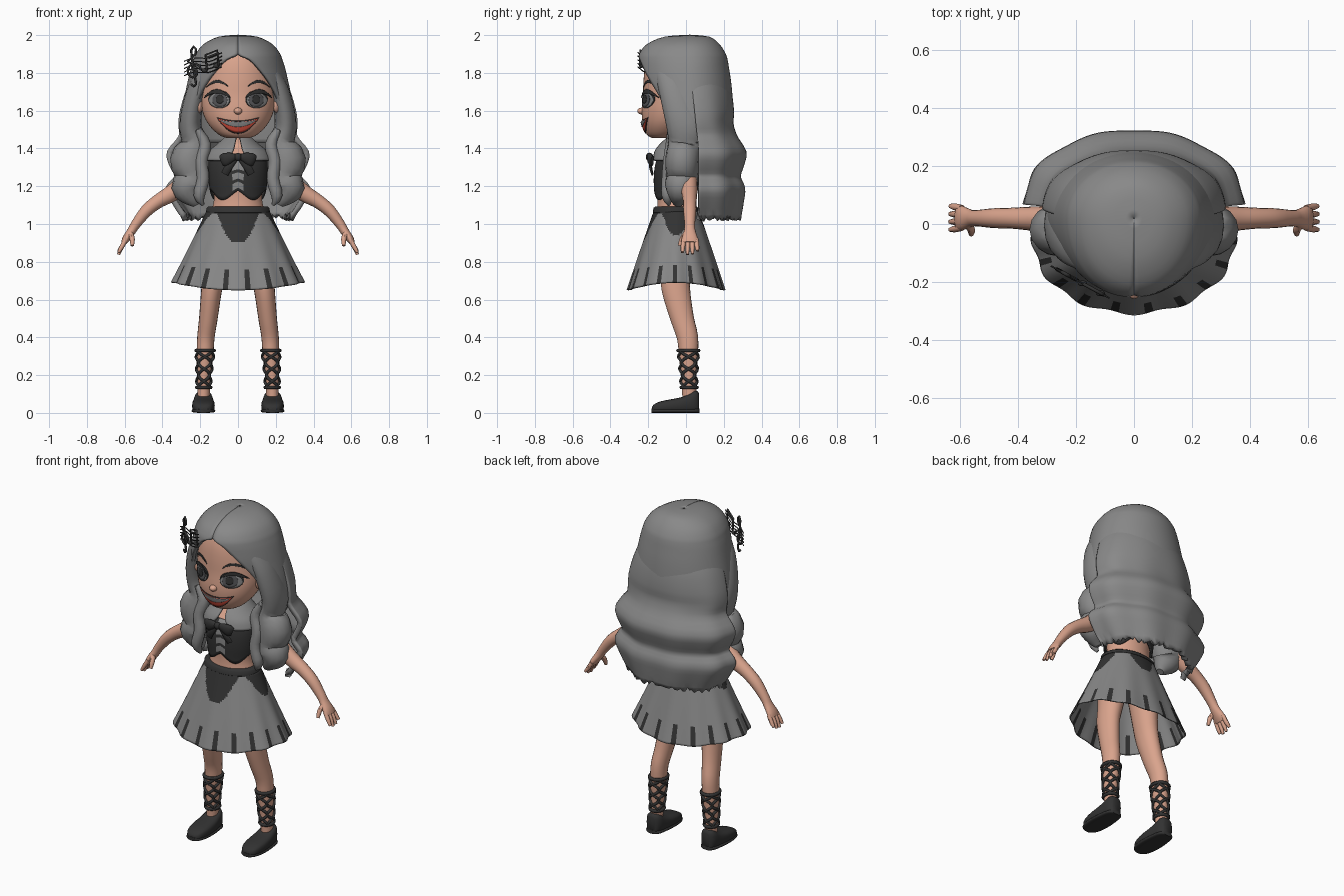
import bpy, bmesh, math, random
from math import sin, cos, pi, radians, sqrt
from mathutils import Vector, Matrix

if "Cube" in bpy.data.objects:
    bpy.data.objects.remove(bpy.data.objects["Cube"])
random.seed(3)

def mat(name, r, g, b):
    m = bpy.data.materials.new(name)
    m.diffuse_color = (r, g, b, 1)
    m.use_nodes = True
    m.node_tree.nodes["Principled BSDF"].inputs["Base Color"].default_value = m.diffuse_color
    return m

HAIR = mat("hair_grey", .25, .25, .25)
CLOTH = mat("cloth_grey", .24, .24, .24)
DARK = mat("charcoal", .032, .032, .032)
SKIN = mat("skin", .70, .37, .265)
RED = mat("mouth_red", .65, .075, .045)
IRIS = mat("iris_grey", .09, .09, .095)

def finish(name, bm, mats, thick=0, sharp=45):
    bmesh.ops.recalc_face_normals(bm, faces=bm.faces)
    me = bpy.data.meshes.new(name)
    bm.to_mesh(me)
    bm.free()
    for m in mats:
        me.materials.append(m)
    me.shade_smooth()
    me.set_sharp_from_angle(angle=radians(sharp))
    ob = bpy.data.objects.new(name, me)
    bpy.context.collection.objects.link(ob)
    if thick:
        s = ob.modifiers.new("thickness", 'SOLIDIFY')
        s.thickness, s.offset = thick, 0
    return ob

def cat(rows, k=3):
    """Smooth (Catmull-Rom) resampling of a list of tuples."""
    out, n = [], len(rows)
    for i in range(n - 1):
        q = [rows[max(i - 1, 0)], rows[i], rows[i + 1], rows[min(i + 2, n - 1)]]
        for j in range(k):
            t = j / k
            out.append(tuple(.5 * (2*b + (c-a)*t + (2*a-5*b+4*c-d)*t*t + (3*b-a-3*c+d)*t**3)
                             for a, b, c, d in zip(*q)))
    return out + [tuple(rows[-1])]

def loft(name, rings, mats, closed=True, caps=True, rule=None, thick=0):
    bm = bmesh.new()
    v = [[bm.verts.new(p) for p in r] for r in rings]
    n = len(rings[0])
    for i in range(len(v) - 1):
        for j in range(n if closed else n - 1):
            k = (j + 1) % n
            f = bm.faces.new((v[i][j], v[i][k], v[i+1][k], v[i+1][j]))
            if rule:
                f.material_index = rule(i, j)
    if caps and closed:
        bm.faces.new(v[0])
        bm.faces.new(v[-1])
    return finish(name, bm, mats, thick)

def ring(z, rx, yf, yb, n=48):
    yc, ry = (yf + yb) / 2, (yb - yf) / 2
    return [(rx*sin(2*pi*j/n), yc - ry*cos(2*pi*j/n), z) for j in range(n)]

def prof(rows, z):
    """Row values at height z, rows sorted upward and z first."""
    for a, b in zip(rows, rows[1:]):
        if z <= b[0]:
            t = max(0, (z - a[0]) / (b[0] - a[0]))
            return [p + (q - p) * t for p, q in zip(a, b)][1:]
    return rows[-1][1:]

def sweep(name, path, m, s=1, n=14, k=3):
    """Tube along (x, y, z, r, r_along_y), mirrored in x when s is -1."""
    pts = cat(path, k)
    rings = []
    for i, p in enumerate(pts):
        a, b = pts[max(i-1, 0)], pts[min(i+1, len(pts)-1)]
        t = (Vector(b[:3]) - Vector(a[:3])).normalized()
        side = (Vector((0, 1, 0)) - t * t.y).normalized()
        oth = t.cross(side)
        c = [Vector(p[:3]) + oth*p[3]*cos(2*pi*j/n) + side*p[4]*sin(2*pi*j/n) for j in range(n)]
        rings.append([(q.x*s, q.y, q.z) for q in c])
    return loft(name, rings, [m])

def shell(name, rows, m, thick, n=64, wave=0, jag=0, k=3):
    """Wrapped sheet open at the front: (z, rx, y_front, y_centre, y_back, opening degrees)."""
    rings, rs = [], cat(rows, k)
    for i, (z, rx, yf, yc, yb, a0) in enumerate(rs):
        r = []
        a0 = radians(max(0, a0))
        for j in range(n + 1):
            a = a0 + (2*pi - 2*a0) * j / n
            w = 1 + wave * cos(a * 9) * i / len(rs)
            ry = (yc - yf) if cos(a) > 0 else (yb - yc)
            dz = random.uniform(-jag, jag) if i == len(rs) - 1 else 0
            r.append((rx*w*sin(a), yc - ry*w*cos(a), z + dz))
        rings.append(r)
    return loft(name, rings, [m], closed=False, thick=thick)

def wire(name, pts, r, m, cyclic=False):
    cu = bpy.data.curves.new(name, 'CURVE')
    cu.dimensions, cu.bevel_depth, cu.bevel_resolution, cu.use_fill_caps = '3D', r, 1, True
    sp = cu.splines.new('POLY')
    sp.points.add(len(pts) - 1)
    for q, p in zip(sp.points, pts):
        q.co = (*p, 1)
    sp.use_cyclic_u = cyclic
    cu.materials.append(m)
    ob = bpy.data.objects.new(name, cu)
    bpy.context.collection.objects.link(ob)

def ball(name, loc, scale, m):
    bm = bmesh.new()
    bmesh.ops.create_uvsphere(bm, u_segments=16, v_segments=10, radius=1,
                              matrix=Matrix.Translation(loc) @ Matrix.Diagonal((*scale, 1)))
    return finish(name, bm, [m])

# head
HEAD = cat([(1.455, .06, -.18, -.06), (1.475, .105, -.208, -.02), (1.53, .158, -.228, .04), (1.6, .19, -.235, .1),
            (1.68, .203, -.228, .14), (1.76, .2, -.225, .15), (1.84, .185, -.215, .13), (1.9, .15, -.19, .1),
            (1.94, .08, -.12, .04)])
loft("head", [ring(*r) for r in HEAD], [SKIN])
ball("nose", (0, -.234, 1.598), (.022, .024, .018), SKIN)

def face_y(x, z):
    rx, yf, yb = prof(HEAD, z)
    return (yf+yb)/2 - (yb-yf)/2 * sqrt(max(0, 1 - (x/rx)**2))

def plate(name, x0, x1, bot, top, m, lift, n=20):
    """Thin patch on the face between two curves of s in -1..1."""
    rings = []
    for i in range(n + 1):
        s = -cos(pi * i / n)
        x = (x0 + x1)/2 + (x1 - x0)/2 * s
        zs = [bot(s) + (top(s) - bot(s)) * t / 6 for t in range(7)]
        rings.append([(x, face_y(x, z) - lift, z) for z in zs])
    return loft(name, rings, [m], closed=False, thick=.003)

def disc(name, cx, cz, rx, rz, m, lift):
    h = lambda s: rz * sqrt(max(0, 1 - s*s))
    plate(name, cx - rx, cx + rx, lambda s: cz - h(s), lambda s: cz + h(s), m, lift)

# mouth
plate("mouth_outline", -.113, .113, lambda s: 1.478 + .086*s*s, lambda s: 1.547 + .018*s*s, DARK, .003)
plate("mouth_inside", -.105, .105, lambda s: 1.484 + .073*s*s, lambda s: 1.542 + .016*s*s, RED, .006)
plate("teeth", -.092, .092, lambda s: 1.514 + .031*s*s, lambda s: 1.541 + .01*s*s, CLOTH, .009)
# eyes, lashes, brows, ears
for s in (1, -1):
    disc("eye_rim", s*.098, 1.66, .059, .047, DARK, .003)
    disc("eye_white", s*.099, 1.655, .053, .04, CLOTH, .006)
    disc("iris", s*.096, 1.657, .039, .038, IRIS, .009)
    disc("pupil", s*.096, 1.66, .02, .022, DARK, .012)
    xs = sorted((s*.045, s*.178))
    plate("lash", *xs, lambda u: 1.667 + .025*(1-u*u), lambda u: 1.672 + .042*(1-u*u), DARK, .012)
    xs = sorted((s*.05, s*.168))
    plate("brow", *xs, lambda u: 1.723 + .024*(1-u*u), lambda u: 1.727 + .035*(1-u*u), DARK, .004)
    ball("ear", (s*.205, -.085, 1.63), (.02, .03, .042), SKIN)

# hair: cap, back mass and front locks
shell("hair_cap", [(1.992, .001, .019, .02, .021, 0), (1.982, .10, -.11, .02, .12, 0), (1.945, .175, -.2, .02, .17, 0),
                   (1.9, .212, -.237, .02, .2, 0), (1.87, .225, -.245, .02, .21, 15), (1.83, .238, -.245, .02, .217, 25),
                   (1.76, .255, -.24, .02, .228, 38),
                   (1.68, .272, -.215, .02, .236, 48), (1.6, .285, -.19, .02, .24, 55), (1.52, .29, -.17, .02, .238, 62),
                   (1.43, .275, -.15, .02, .25, 75)], HAIR, .02)
BACK = [(1.85, .19, .17), (1.72, .255, .222), (1.6, .292, .24), (1.53, .30, .238), (1.46, .3, .26), (1.38, .36, .308),
        (1.32, .35, .298), (1.25, .32, .278), (1.19, .365, .302), (1.12, .335, .295), (1.035, .28, .28)]
shell("hair_back", [(z, rx, -.05, .03 + .05*min(1, (1.85-z)*2.2), yb, 84) for z, rx, yb in BACK], HAIR, .03,
      wave=.025, jag=.016)
for s in (1, -1):
    sweep("front_lock", [(.13, -.12, 1.88, .03, .06), (.205, -.07, 1.74, .05, .08), (.245, -.03, 1.6, .055, .09),
                         (.25, .0, 1.5, .06, .1), (.225, -.005, 1.42, .075, .09), (.26, -.02, 1.34, .1, .09),
                         (.24, -.02, 1.25, .088, .085), (.262, -.03, 1.19, .09, .082),
                         (.235, -.04, 1.13, .05, .045), (.22, -.04, 1.1, .02, .02)], HAIR, s, 16)
    sweep("inner_curl", [(.215, -.07, 1.5, .02, .03), (.175, -.075, 1.42, .033, .035), (.195, -.09, 1.33, .033, .033),
                         (.185, -.1, 1.24, .033, .03), (.205, -.1, 1.15, .03, .03), (.185, -.09, 1.1, .008, .008)],
          HAIR, s, 10)

# hair ornament: staff lines, treble clef and joined notes on a slanted plane
def orn(x, z):
    return (x, -.252 + .55 * (-.09 - x), z)
for i in range(5):
    wire("staff_line", [orn(-.285 + .2*t/12, 1.785 + .019*i + .04*t/12 + .008*sin(t*.6)) for t in range(13)], .003, DARK)
spiral = [orn(-.235 + (.012 + .0022*t)*sin(t*.55), 1.805 + (.012 + .0028*t)*cos(t*.55)) for t in range(15)]
loop = [orn(-.265, 1.86), orn(-.225, 1.9), orn(-.222, 1.925), orn(-.235, 1.94), orn(-.248, 1.92), orn(-.243, 1.87),
        orn(-.225, 1.76), orn(-.222, 1.74), orn(-.235, 1.728), orn(-.248, 1.74)]
wire("treble_clef", spiral + loop, .0065, DARK)
wire("joined_notes", [orn(-.165, 1.815), orn(-.172, 1.895), orn(-.11, 1.92), orn(-.103, 1.84)], .006, DARK)
wire("note_beam", [orn(-.171, 1.878), orn(-.109, 1.903)], .006, DARK)
for x, z in ((-.177, 1.813), (-.115, 1.838)):
    ball("note_head", orn(x, z), (.016, .01, .012), DARK)

# torso and neck, bodice with buttoned panel, collar
TORSO = cat([(.95, .15, -.15, .06), (1.05, .145, -.155, .06), (1.13, .127, -.15, .05), (1.22, .137, -.155, .055),
             (1.3, .14, -.15, .06), (1.36, .13, -.13, .06), (1.4, .08, -.09, .05), (1.43, .05, -.07, .04),
             (1.5, .05, -.075, .03)])
loft("torso", [ring(*r) for r in TORSO], [SKIN])
N = 64
bod = []
for i in range(13):
    row = []
    for j in range(N):
        a = 2*pi*j/N
        aa = min(a, 2*pi - a)
        zb = 1.155 - .028 * cos(4 * (aa - .61))
        z = zb + (1.37 - zb) * i / 12
        rx, yf, yb = prof(TORSO, z)
        row.append(((rx+.014)*sin(a), (yf+yb)/2 - ((yb-yf)/2 + .012)*cos(a), z))
    bod.append(row)
loft("bodice", bod, [DARK, CLOTH], caps=False, thick=.008,
     rule=lambda i, j: int(j in (0, 1, N-2, N-1) and i not in (0, 3, 6)))
shell("collar", [(1.46, .062, -.09, -.02, .05, 8), (1.42, .105, -.135, -.03, .075, 9),
                 (1.38, .152, -.165, -.04, .09, 11), (1.335, .172, -.178, -.04, .092, 24)], CLOTH, .012)

# bow
for s in (1, -1):
    sweep("bow_loop", [(.005, -.19, 1.355, .012, .012), (.035, -.192, 1.352, .026, .016), (.07, -.186, 1.34, .036, .016),
                       (.088, -.178, 1.333, .028, .008)], DARK, s, 12)
    sweep("bow_tail", [(.012, -.187, 1.34, .01, .008), (.05, -.187, 1.3, .02, .008),
                       (.07, -.178, 1.265, .02, .006)], DARK, s, 8)
ball("bow_knot", (0, -.195, 1.355), (.02, .018, .022), DARK)

# skirt: flared and rippled, dark scalloped yoke, hem stripes
SN, SR = 144, 40
def skirt_pt(i, j):
    t, a = i / SR, 2*pi*(j - .5)/SN
    w = 1 + .022 * t * cos(12 * a)
    rx, yf, yb = .165 + .18*t, -.168 - .137*t, .065 + .135*t
    return (rx*w*sin(a), (yf+yb)/2 - (yb-yf)/2*w*cos(a), 1.065 - .395*t - .02*t*t*cos(2*a))
def skirt_col(i, j):
    a, z = 2*pi*j/SN, 1.065 - .395*(i + .5)/SR
    if z > max(.905, .97 - .07*cos(4*a)) + .035*sin(a)**2 + (.06 if cos(a) < -.5 else 0):
        return 1
    return int(z < .765 and j % 8 in (3, 4))
loft("skirt", [[skirt_pt(i, j) for j in range(SN)] for i in range(SR + 1)], [CLOTH, DARK],
     caps=False, rule=skirt_col, thick=.008)
loft("waistband", [ring(z, rx, -rx - .006, rx - .1) for z, rx in
                   ((1.055, .166), (1.06, .17), (1.085, .166), (1.092, .158))], [DARK])

LEG = [(.10, -.05, .95, .08, .1), (.125, -.055, .75, .063, .08), (.14, -.053, .65, .055, .075),
       (.157, -.02, .5, .049, .062), (.17, .008, .4, .046, .056), (.175, .013, .3, .044, .05),
       (.18, .014, .2, .037, .042), (.182, .018, .1, .033, .038), (.183, .02, .04, .032, .038)]
LEGZ = sorted((p[2], p[0], p[1], p[3], p[4]) for p in cat(LEG))
SHOE = [(-.18, .022, .032), (-.165, .042, .048), (-.13, .055, .062), (-.08, .06, .072), (-.03, .058, .082),
        (.01, .053, .098), (.04, .048, .115), (.06, .038, .115), (.07, .024, .1)]

for s in (1, -1):
    # legs, shoes and laced straps
    sweep("leg", LEG, SKIN, s, 20)
    def shoe_ring(y, w, h, z0=0):
        p = lambda v: math.copysign(abs(v)**.65, v)
        return [(s*.183 + w*p(cos(2*pi*j/20)), y, z0 + h/2 + h/2*p(sin(2*pi*j/20))) for j in range(20)]
    loft("shoe", [shoe_ring(*r) for r in cat(SHOE)], [DARK])
    loft("sole", [shoe_ring(y*1.01, w + .003, .022) for y, w, h in cat(SHOE)], [DARK])
    def lace(z, a):
        x, y, rx, ry = prof(LEGZ, z)
        return (s*x + (rx + .003)*sin(a), y - (ry + .003)*cos(a), z)
    for k in range(4):  # zigzag lacing: each quarter crosses back and forth over one side
        for d in (1, -1):
            wire("crossed_strap", [lace(.135 + .195*t/36, k*pi/2 + d*pi/4*cos(3*pi*t/36)) for t in range(37)], .008, DARK)
    for z in (.135, .33):
        wire("strap_ring", [lace(z, 2*pi*t/24) for t in range(24)], .01, DARK, True)
    # arms, sleeves, hands
    sweep("arm", [(.11, .0, 1.34, .05, .05), (.22, .012, 1.27, .046, .045), (.34, .018, 1.17, .045, .042),
                  (.42, .02, 1.122, .037, .036), (.485, .02, 1.07, .033, .034), (.54, .02, 1.0, .026, .028),
                  (.562, .02, .965, .023, .03), (.59, .02, .925, .021, .042), (.605, .02, .9, .015, .042)], SKIN, s, 16)
    sweep("sleeve", [(.10, .0, 1.35, .05, .055), (.16, .005, 1.32, .062, .06), (.22, .012, 1.27, .06, .058),
                     (.245, .014, 1.25, .052, .052)], CLOTH, s, 16)
    for i, tip in enumerate((.85, .838, .842, .858)):
        y = -.012 + .022*i
        sweep("finger", [(.592, y, .92, .012, .012), (.615, y + .003*(i-1.5), .88, .012, .012),
                         (.632, y + .005*(i-1.5), tip, .008, .008)], SKIN, s, 8)
    sweep("thumb", [(.57, 0, .95, .015, .015), (.56, -.02, .92, .014, .014), (.56, -.035, .885, .009, .009)], SKIN, s, 8)
